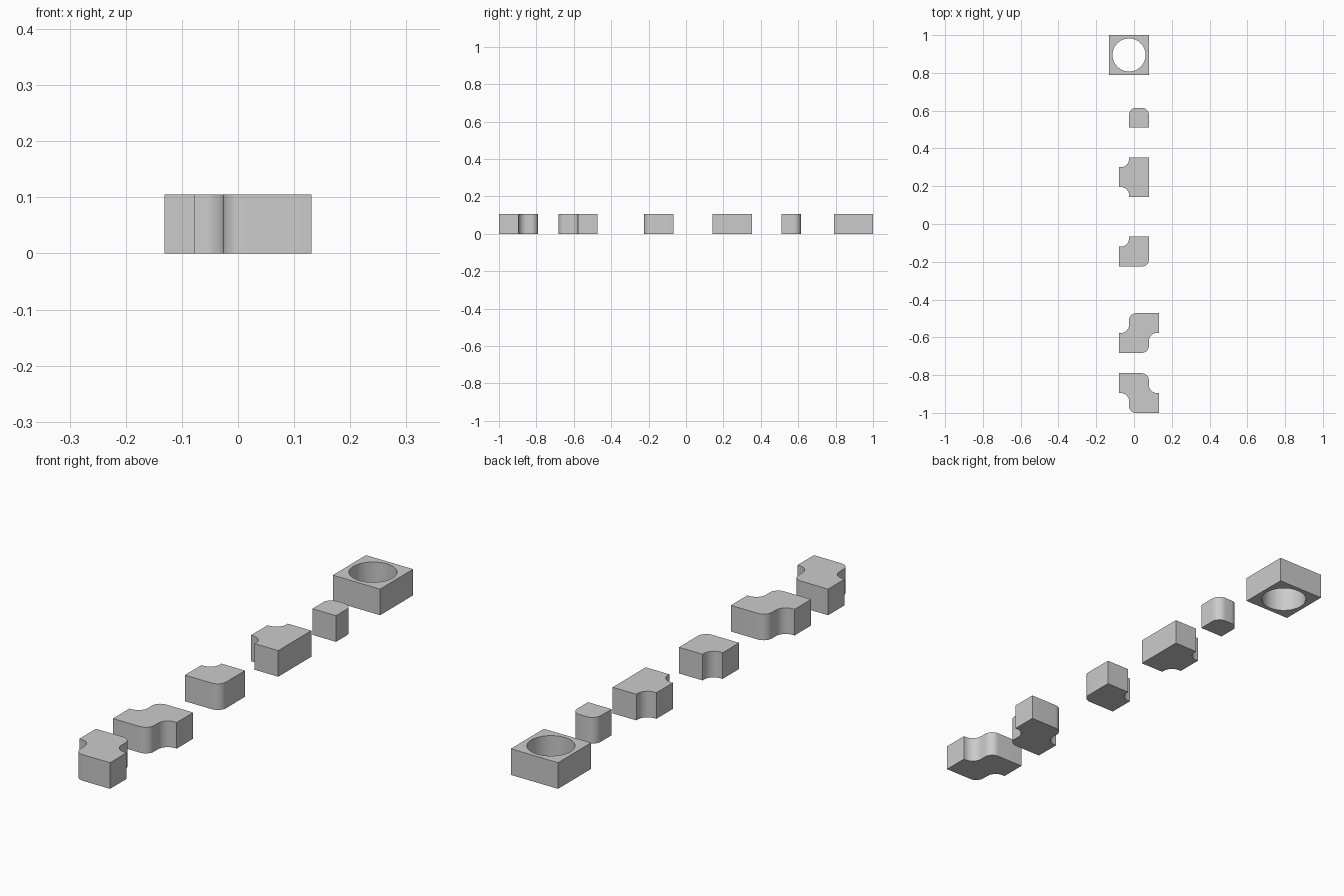
import bpy, bmesh, math
from mathutils import Vector

if "Cube" in bpy.data.objects:
    bpy.data.objects.remove(bpy.data.objects["Cube"])

U = 0.0525          # grid unit shared by all pieces
H = 2 * U           # height
IN, OUT = 0.043, 0.037   # inner and outer corner radii


def rounded(corners, n=10):
    """Turn (x, y, radius) corners into an outline with quarter-round arcs."""
    pts = []
    for i, (x, y, r) in enumerate(corners):
        p = Vector((x, y))
        if r == 0:
            pts.append(p)
            continue
        a = (Vector(corners[i - 1][:2]) - p).normalized()
        b = (Vector(corners[(i + 1) % len(corners)][:2]) - p).normalized()
        c = p + (a + b) * r
        for k in range(n + 1):
            t = k / n * math.pi / 2
            pts.append(c - b * r * math.cos(t) - a * r * math.sin(t))
    return pts


def finish(name, bm):
    bmesh.ops.recalc_face_normals(bm, faces=bm.faces)
    me = bpy.data.meshes.new(name)
    bm.to_mesh(me)
    bm.free()
    ob = bpy.data.objects.new(name, me)
    bpy.context.collection.objects.link(ob)
    bpy.ops.object.select_all(action='DESELECT')
    ob.select_set(True)
    bpy.context.view_layer.objects.active = ob
    bpy.ops.object.shade_smooth_by_angle(angle=math.radians(30))
    return ob


def block(name, x0, y0, corners):
    """Extrude an outline given in grid units from a lower-left origin."""
    outline = rounded([(x0 + x * U, y0 + y * U, r) for x, y, r in corners])
    bm = bmesh.new()
    f = bm.faces.new([bm.verts.new((p.x, p.y, 0)) for p in outline])
    ext = bmesh.ops.extrude_face_region(bm, geom=[f], use_keep_orig=True)
    top = [v for v in ext['geom'] if isinstance(v, bmesh.types.BMVert)]
    bmesh.ops.translate(bm, verts=top, vec=(0, 0, H))
    return finish(name, bm)


def holed_block(name, cx, cy, half, radius, n=64):
    """Square block with a round through hole, as one ring of quads."""
    bm = bmesh.new()
    rings = []
    for k in range(n):
        t = 2 * math.pi * k / n
        c, s = math.cos(t), math.sin(t)
        m = half / max(abs(c), abs(s))
        rings.append([bm.verts.new((cx + c * r, cy + s * r, z))
                      for r, z in ((radius, 0), (m, 0), (m, H), (radius, H))])
    for k in range(n):
        a, b = rings[k], rings[(k + 1) % n]
        for j in range(4):
            q = (j + 1) % 4
            bm.faces.new((a[j], b[j], b[q], a[q]))
    return finish(name, bm)


# Square block with hole
holed_block("holed_block", -0.02625, 0.895, 2 * U, 0.0875)

# Small block with two rounded corners
block("small_round_block", -0.02625, 0.510,
      [(0, 0, 0), (2, 0, 0), (2, 2, OUT), (0, 2, OUT)])

# Tee block with two notches
block("tee_block", -0.07875, 0.143,
      [(1, 0, 0), (3, 0, 0), (3, 4, 0), (1, 4, 0),
       (1, 3, IN), (0, 3, 0), (0, 1, 0), (1, 1, IN)])

# Elbow block with one notch and one rounded corner
block("elbow_block", -0.07875, -0.225,
      [(0, 0, 0), (3, 0, OUT), (3, 3, 0), (1, 3, 0), (1, 2, IN), (0, 2, 0)])

# Mirrored pair of zigzag blocks
zig = [(0, 0, 0), (3, 0, OUT), (3, 2, IN), (4, 2, 0),
       (4, 4, 0), (1, 4, OUT), (1, 2, IN), (0, 2, 0)]
block("zigzag_block_right", -0.07875, -0.682, zig)
block("zigzag_block_left", -0.07875, -1.0, [(x, 4 - y, r) for x, y, r in zig])
